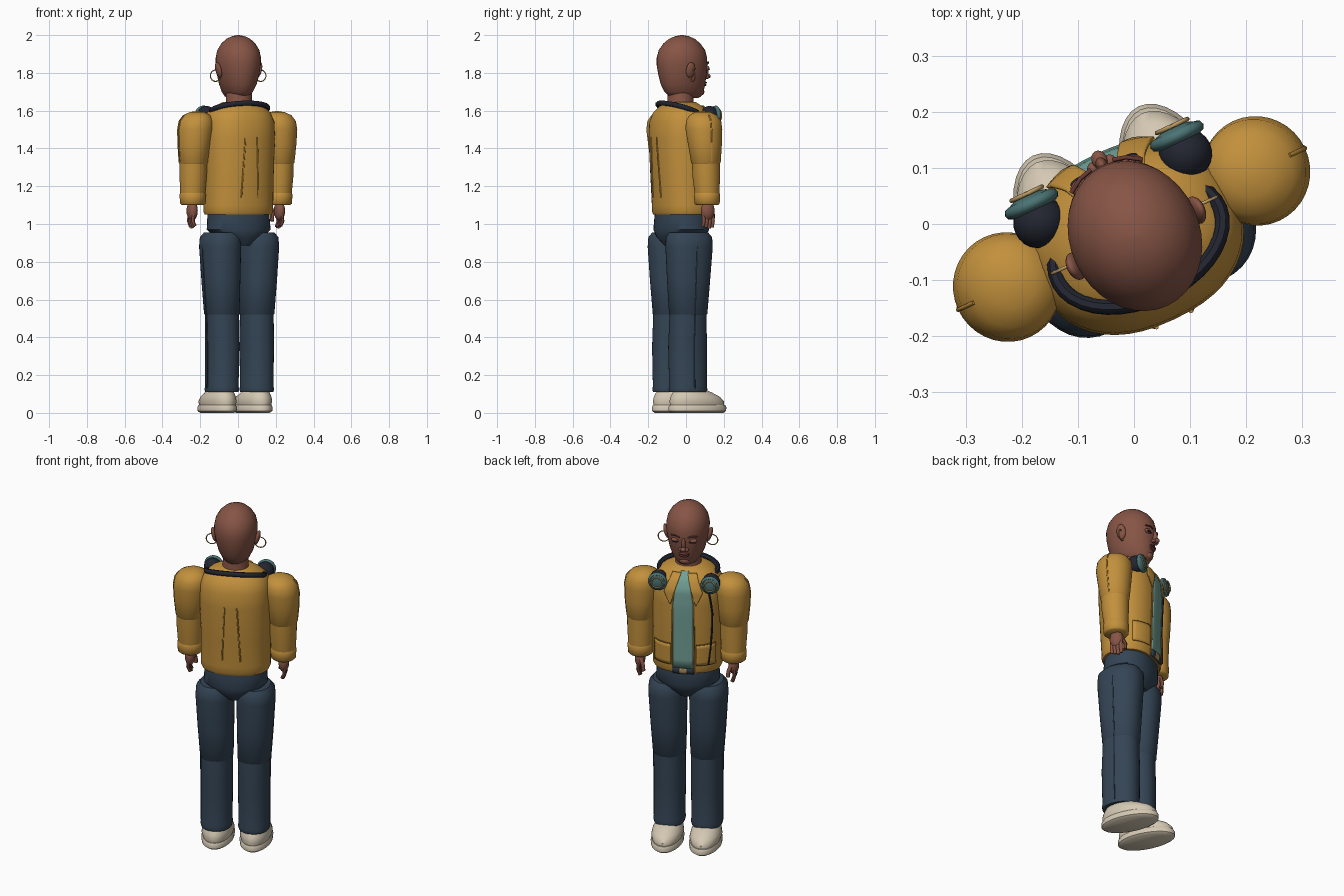
import bpy, bmesh, math
from mathutils import Matrix, Vector

if "Cube" in bpy.data.objects:
    bpy.data.objects.remove(bpy.data.objects["Cube"])

# The figure is built facing -y, then turned to its final pose
ROOT = Matrix.Translation((0, -0.018, 0)) @ Matrix.Rotation(math.radians(205), 4, 'Z')
SIDES = (("left", 1), ("right", -1))


def material(name, r, g, b):
    m = bpy.data.materials.new(name)
    m.use_nodes = True
    m.diffuse_color = (r, g, b, 1)
    bsdf = m.node_tree.nodes["Principled BSDF"]
    bsdf.inputs["Base Color"].default_value = (r, g, b, 1)
    bsdf.inputs["Roughness"].default_value = 0.7
    return m


SKIN = material("brown skin", 0.24, 0.09, 0.06)
DARK_SKIN = material("dark lips", 0.13, 0.04, 0.03)
JACKET = material("ochre jacket", 0.54, 0.28, 0.045)
SEAM = material("dark ochre seam", 0.3, 0.15, 0.025)
DENIM = material("blue denim", 0.034, 0.058, 0.09)
SHIRT = material("teal shirt", 0.17, 0.36, 0.31)
CUP = material("deep teal", 0.07, 0.17, 0.17)
NAVY = material("dark navy", 0.016, 0.019, 0.03)
CREAM = material("cream shoe", 0.66, 0.58, 0.45)
GOLD = material("gold", 0.5, 0.32, 0.12)


def finish(name, mesh, mat):
    obj = bpy.data.objects.new(name, mesh)
    bpy.context.collection.objects.link(obj)
    mesh.materials.clear()
    mesh.materials.append(mat)
    obj.matrix_world = ROOT
    bpy.ops.object.select_all(action='DESELECT')
    obj.select_set(True)
    bpy.context.view_layer.objects.active = obj
    bpy.ops.object.shade_smooth_by_angle(angle=math.radians(45))
    return obj


def from_bmesh(name, bm, mat):
    bmesh.ops.recalc_face_normals(bm, faces=bm.faces)
    mesh = bpy.data.meshes.new(name)
    bm.to_mesh(mesh)
    bm.free()
    return finish(name, mesh, mat)


def loft(name, rings, mat, power=2.0, segs=36, side=1):
    """Stack of rounded rings (z, x, y, half width, half depth), capped."""
    bm = bmesh.new()
    loops = []
    for z, x, y, rx, ry in rings:
        loop = []
        for i in range(segs):
            a = math.tau * i / segs
            c, s = math.cos(a), math.sin(a)
            loop.append(bm.verts.new((
                side * x + rx * math.copysign(abs(c) ** (2 / power), c),
                y + ry * math.copysign(abs(s) ** (2 / power), s), z)))
        loops.append(loop)
    for a, b in zip(loops, loops[1:]):
        for i in range(segs):
            j = (i + 1) % segs
            bm.faces.new((a[i], a[j], b[j], b[i]))
    bm.faces.new(loops[0])
    bm.faces.new(loops[-1])
    return from_bmesh(name, bm, mat)


def ball(name, loc, size, mat, turn=0.0):
    bm = bmesh.new()
    m = Matrix.Translation(loc) @ Matrix.Rotation(turn, 4, 'Y') @ Matrix.Diagonal((*size, 1))
    bmesh.ops.create_uvsphere(bm, u_segments=24, v_segments=14, radius=1, matrix=m)
    return from_bmesh(name, bm, mat)


def tube(name, points, radius, mat, closed=False):
    curve = bpy.data.curves.new(name, 'CURVE')
    curve.dimensions = '3D'
    curve.bevel_depth = radius
    curve.bevel_resolution = 2
    curve.use_fill_caps = True
    spline = curve.splines.new('POLY')
    spline.points.add(len(points) - 1)
    for p, co in zip(spline.points, points):
        p.co = (*co, 1)
    spline.use_cyclic_u = closed
    temp = bpy.data.objects.new(name + "_path", curve)
    mesh = bpy.data.meshes.new_from_object(temp)
    bpy.data.objects.remove(temp)
    return finish(name, mesh, mat)


def hoop(name, loc, r, thick, mat):
    pts = [(loc[0] + r * math.cos(i * math.tau / 28), loc[1],
            loc[2] + r * math.sin(i * math.tau / 28)) for i in range(28)]
    return tube(name, pts, thick, mat, True)


# Jacket body, with a function giving points on its surface
TORSO = [(1.05, 0, .003, .18, .138), (1.065, 0, .003, .187, .145), (1.1, 0, .003, .187, .146),
         (1.25, 0, .006, .187, .152), (1.45, 0, .008, .193, .16), (1.54, 0, .008, .19, .156),
         (1.59, 0, .01, .17, .135), (1.62, 0, .01, .135, .108), (1.645, 0, .012, .085, .078)]
POWER = 2.3
loft("jacket_body", TORSO, JACKET, POWER, 48)


def on_torso(x, z, lift, face=-1):
    for a, b in zip(TORSO, TORSO[1:]):
        if z <= b[0]:
            break
    t = min(1, max(0, (z - a[0]) / (b[0] - a[0])))
    y, rx, ry = (a[k] + (b[k] - a[k]) * t for k in (2, 3, 4))
    bulge = max(0, 1 - abs(x / rx) ** POWER) ** (1 / POWER)
    return Vector((x, y + face * (ry * bulge + lift), z))


def patch(name, rows, mat, lift, cols=8, steps=6):
    """Thin plate on the jacket front; rows are (z, x start, x end)."""
    bm = bmesh.new()
    full = []
    for a, b in zip(rows, rows[1:]):
        full += [[p + (q - p) * k / steps for p, q in zip(a, b)] for k in range(steps)]
    full.append(rows[-1])
    grid = [[bm.verts.new(on_torso(x0 + (x1 - x0) * c / cols, z, lift)) for c in range(cols + 1)]
            for z, x0, x1 in full]
    for a, b in zip(grid, grid[1:]):
        for c in range(cols):
            bm.faces.new((a[c], a[c + 1], b[c + 1], b[c]))
    obj = from_bmesh(name, bm, mat)
    solid = obj.modifiers.new("thickness", 'SOLIDIFY')
    solid.thickness = 0.006
    solid.offset = 0


# Shirt, belt and buckle in the jacket opening
patch("shirt", [(1.07, -.056, .056), (1.45, -.056, .056), (1.56, -.04, .04), (1.63, -.02, .02)], SHIRT, .003)
patch("belt", [(1.05, -.056, .056), (1.085, -.056, .056)], DENIM, .007)
patch("buckle", [(1.052, -.02, .02), (1.083, -.02, .02)], GOLD, .011)

for word, s in SIDES:
    # Jacket front edge, lapel, pocket and back seam
    edge = [on_torso(s * .058, 1.06 + .04 * i, .003) for i in range(12)]
    tube(word + "_front_edge", edge, .005, SEAM)
    patch(word + "_lapel", [(1.46, s * .068, s * .072), (1.53, s * .048, s * .105),
                            (1.625, s * .018, s * .065)], JACKET, .01)
    patch(word + "_pocket", [(1.1, s * .07, s * .165), (1.22, s * .07, s * .165)], JACKET, .005)
    tube(word + "_pocket_welt", [on_torso(s * (.07 + .012 * i), 1.222, .006) for i in range(9)], .003, SEAM)
    tube(word + "_back_seam", [on_torso(s * (.05 - .002 * i), 1.14 + .04 * i, .001, 1)
                               for i in range(9)], .004, JACKET)

    # Sleeves
    loft(word + "_upper_sleeve", [(1.315, .253, -.018, .07, .072), (1.325, .253, -.018, .077, .079),
         (1.42, .25, -.014, .088, .09), (1.5, .245, -.01, .096, .098), (1.545, .241, -.01, .092, .094),
         (1.575, .237, -.01, .073, .075), (1.592, .234, -.01, .04, .042), (1.597, .233, -.01, .01, .01)],
         JACKET, side=s)
    loft(word + "_lower_sleeve", [(1.16, .253, -.025, .066, .066), (1.25, .253, -.02, .072, .073),
         (1.33, .253, -.018, .073, .075)], JACKET, side=s)
    loft(word + "_cuff", [(1.1, .253, -.025, .058, .058), (1.108, .253, -.025, .067, .067),
         (1.155, .253, -.025, .07, .07), (1.168, .253, -.025, .064, .064)], JACKET, side=s)
    tube(word + "_sleeve_seam", [(s * .329, -.018, 1.33), (s * .338, -.014, 1.42),
         (s * .341, -.01, 1.5), (s * .333, -.01, 1.545), (s * .31, -.01, 1.575)], .004, JACKET)

    # Hands: palm, four fingers and thumb
    ball(word + "_palm", (s * .255, -.028, 1.07), (.028, .038, .052), SKIN)
    for i in range(4):
        y = -.056 + i * .018
        tip = .978 + .006 * abs(i - 1)
        tube(f"{word}_finger_{i + 1}", [(s * .258, y, 1.055), (s * .262, y, 1.015), (s * .25, y, tip)], .0095, SKIN)
    tube(word + "_thumb", [(s * .245, -.055, 1.08), (s * .232, -.07, 1.045), (s * .23, -.068, 1.015)], .011, SKIN)

    # Trouser legs
    loft(word + "_thigh", [(.515, .102, .015, .082, .094), (.525, .102, .015, .089, .102),
         (.7, .107, .015, .097, .115), (.88, .111, .014, .104, .127), (.93, .11, .014, .101, .124),
         (.956, .104, .014, .085, .105)], DENIM, 2.2, side=s)
    loft(word + "_shin", [(.11, .102, .016, .082, .1), (.125, .102, .016, .086, .104),
         (.14, .102, .016, .083, .101), (.35, .101, .018, .085, .104), (.53, .102, .016, .085, .098)],
         DENIM, 2.2, side=s)
    tube(word + "_leg_seam", [(s * .187, .016, .13), (s * .187, .018, .35), (s * .191, .015, .525),
         (s * .204, .015, .7), (s * .214, .014, .88)], .003, DENIM)

    # Shoes
    loft(word + "_sole", [(0, .104, -.038, .07, .148), (.01, .104, -.038, .085, .163),
         (.03, .104, -.038, .087, .165), (.042, .104, -.038, .08, .158)], CREAM, side=s)
    loft(word + "_shoe_upper", [(.036, .104, -.036, .078, .152), (.06, .104, -.034, .085, .155),
         (.085, .104, -.025, .08, .14), (.108, .104, -.008, .068, .11), (.13, .104, .012, .05, .075)],
         CREAM, side=s)

    # Headphone cups
    x = s * .143
    ball(word + "_headphone_pad", (x, -.09, 1.575), (.048, .046, .05), NAVY)
    ball(word + "_headphone_shell", (x, -.125, 1.575), (.048, .02, .05), CUP)
    hoop(word + "_headphone_rim", (x, -.126, 1.575), .041, .011, NAVY if s == 0 else CUP)
    hoop(word + "_headphone_trim", (x, -.146, 1.575), .03, .004, GOLD)

    # Ears and hoop earrings
    ball(word + "_ear", (s * .118, .008, 1.815), (.013, .026, .042), SKIN, s * .25)
    hoop(word + "_earring", (s * .132, .002, 1.785), .03, .003, GOLD)

    # Eyes, brows and nostril wings
    ball(word + "_eyelid", (s * .046, -.116, 1.825), (.024, .015, .014), SKIN)
    ball(word + "_eye_slit", (s * .046, -.126, 1.819), (.02, .008, .004), NAVY)
    tube(word + "_brow", [(s * .022, -.136, 1.848), (s * .045, -.13, 1.856), (s * .07, -.114, 1.85)], .004, DARK_SKIN)
    ball(word + "_nostril", (s * .016, -.134, 1.778), (.012, .014, .01), SKIN)

# Cable hanging from the left cup
tube("headphone_cable", [on_torso(x, z, .008) for x, z in
     ((.135, 1.53), (.145, 1.47), (.152, 1.4), (.15, 1.3), (.143, 1.2), (.132, 1.1))], .005, NAVY)

# Band behind the neck, high at the back and dropping to the cups
band = []
for i in range(25):
    a = math.pi * (i / 24 * 1.3 - .15)
    band.append((.158 * math.cos(a), .02 + .1 * math.sin(a), 1.605 + .035 * math.sin(a)))
tube("headphone_band", band, .014, NAVY)

# Hips
loft("hips", [(.885, 0, .01, .05, .09), (.93, 0, .01, .125, .125), (.97, 0, .008, .172, .137),
              (1.03, 0, .006, .168, .134), (1.08, 0, .005, .165, .132)], DENIM, 2.2)

# Neck and head
loft("neck", [(1.59, 0, .012, .085, .08), (1.64, 0, .012, .07, .069), (1.72, 0, .01, .068, .07)], SKIN)
loft("head", [(1.668, 0, -.02, .04, .07), (1.676, 0, -.014, .058, .09), (1.7, 0, -.008, .076, .109),
              (1.74, 0, -.002, .094, .122), (1.79, 0, .001, .107, .132), (1.84, 0, .003, .115, .138),
              (1.88, 0, .004, .116, .137), (1.92, 0, .004, .108, .126), (1.955, 0, .004, .088, .101),
              (1.98, 0, .004, .062, .07), (1.994, 0, .004, .033, .038), (2, 0, .004, .006, .006)], SKIN)
ball("nose_bridge", (0, -.135, 1.81), (.011, .015, .035), SKIN)
ball("nose_tip", (0, -.145, 1.783), (.014, .018, .013), SKIN)
ball("upper_lip", (0, -.123, 1.748), (.03, .014, .007), DARK_SKIN)
ball("lower_lip", (0, -.121, 1.736), (.026, .014, .008), DARK_SKIN)
ball("chin", (0, -.1, 1.7), (.03, .023, .022), SKIN)
